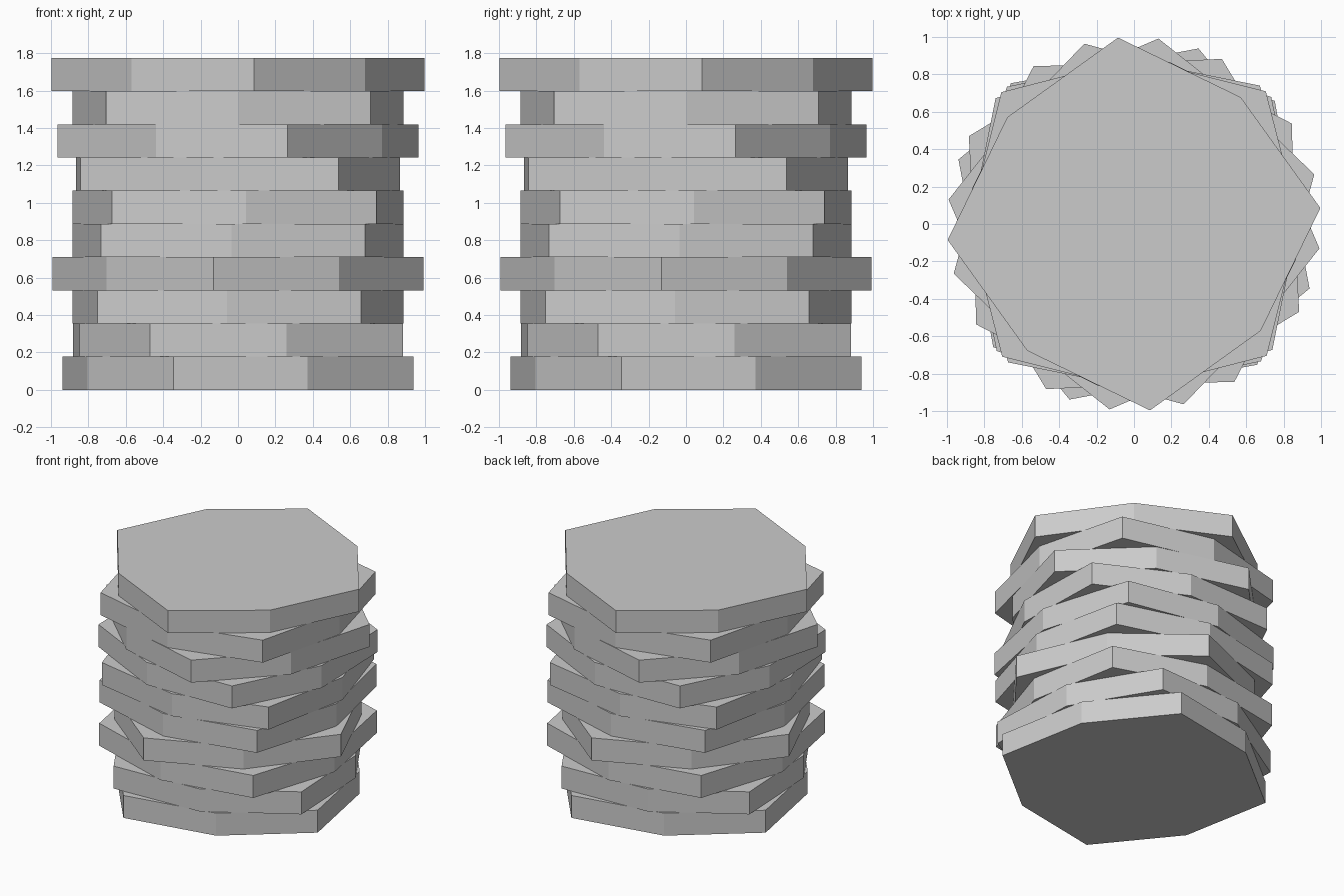
import bpy, bmesh
from math import radians, sin, cos

if "Cube" in bpy.data.objects:
    bpy.data.objects.remove(bpy.data.objects["Cube"])

THICK = 0.1775
R_LONG, R_SHORT = 1.0, 0.886
# twist of each slab in degrees, bottom to top
TWISTS = [-20.2, -28.0, 41.2, -7.5, 42.8, 47.7, 32.5, 15.4, 45.2, 4.9]

grey = bpy.data.materials.new("light grey")
grey.diffuse_color = (0.6, 0.6, 0.6, 1)
grey.use_nodes = True
grey.node_tree.nodes["Principled BSDF"].inputs["Base Color"].default_value = grey.diffuse_color


def slab(name, twist, z):
    """Eight-sided plate with alternating long and short corners."""
    bm = bmesh.new()
    ring = []
    for i in range(8):
        r = R_SHORT if i % 2 else R_LONG
        a = radians(twist + 45 * i)
        ring.append(bm.verts.new((r * cos(a), r * sin(a), 0)))
    base = bm.faces.new(ring)
    top = bmesh.ops.extrude_face_region(bm, geom=[base], use_keep_orig=True)
    verts = [v for v in top["geom"] if isinstance(v, bmesh.types.BMVert)]
    bmesh.ops.translate(bm, verts=verts, vec=(0, 0, THICK))
    bmesh.ops.recalc_face_normals(bm, faces=bm.faces)
    mesh = bpy.data.meshes.new(name)
    bm.to_mesh(mesh)
    bm.free()
    mesh.materials.append(grey)
    obj = bpy.data.objects.new(name, mesh)
    obj.location.z = z
    bpy.context.collection.objects.link(obj)


# stack of twisted slabs
for n, twist in enumerate(TWISTS):
    slab(f"slab_{n + 1}", twist, n * THICK)
